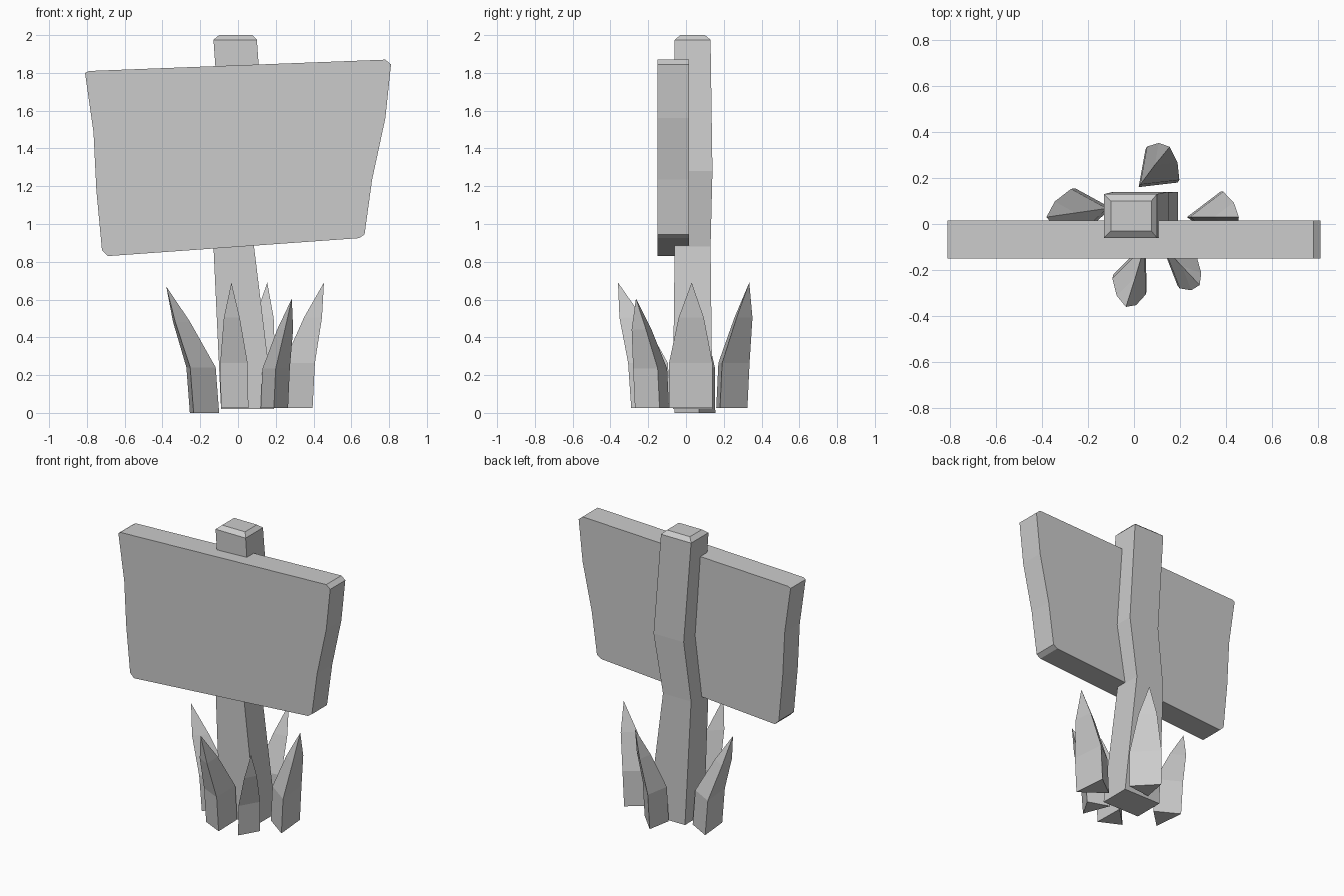
import bpy
import bmesh
from mathutils import Vector

cube = bpy.data.objects.get("Cube")
if cube:
    bpy.data.objects.remove(cube, do_unlink=True)

grey = bpy.data.materials.new("plain grey")
grey.use_nodes = True
grey.diffuse_color = (0.6, 0.6, 0.6, 1)
grey.node_tree.nodes["Principled BSDF"].inputs["Base Color"].default_value = (0.6, 0.6, 0.6, 1)


def loft(name, rings):
    """Join rings with equal point counts and close both ends."""
    bm = bmesh.new()
    loops = [[bm.verts.new(p) for p in ring] for ring in rings]
    n = len(loops[0])
    for low, high in zip(loops, loops[1:]):
        for i in range(n):
            j = (i + 1) % n
            bm.faces.new((low[i], low[j], high[j], high[i]))
    bm.faces.new(loops[0][::-1])
    bm.faces.new(loops[-1])
    bmesh.ops.remove_doubles(bm, verts=bm.verts, dist=0.0005)
    bmesh.ops.recalc_face_normals(bm, faces=bm.faces)
    mesh = bpy.data.meshes.new(name)
    bm.to_mesh(mesh)
    bm.free()
    mesh.materials.append(grey)
    obj = bpy.data.objects.new(name, mesh)
    bpy.context.collection.objects.link(obj)
    return obj


def rectangle(x0, x1, y0, y1, z):
    return [(x0, y0, z), (x1, y0, z), (x1, y1, z), (x0, y1, z)]


# Crooked post with a chamfered top
loft("post", [
    rectangle(-0.09, 0.19, -0.07, 0.14, 0.02),
    rectangle(-0.13, 0.085, -0.06, 0.13, 0.88),
    rectangle(-0.08, 0.15, -0.06, 0.14, 1.28),
    rectangle(-0.13, 0.10, -0.06, 0.13, 1.975),
    rectangle(-0.10, 0.075, -0.03, 0.10, 2.0),
])

# Uneven board with clipped corners
outline = [
    (-0.81, 1.80), (-0.79, 1.81), (0.78, 1.87), (0.81, 1.845),
    (0.78, 1.56), (0.71, 1.235), (0.67, 0.945), (0.64, 0.925),
    (-0.69, 0.83), (-0.72, 0.86), (-0.75, 1.18), (-0.765, 1.485),
]
loft("sign_board", [[(x, y, z) for x, z in outline] for y in (-0.15, 0.015)])


def blade(name, base, tip, foot=0.025):
    """Three-sided grass blade that leans and narrows towards its tip."""
    corners = [Vector((x, y, foot)) for x, y in base]
    centre = sum(corners, Vector()) / 3
    tip = Vector(tip)
    rings = []
    # height share, lean share, width
    for height, lean, width in ((0, 0, 1), (0.36, 0.1, 1), (0.72, 0.62, 0.58), (1, 1, 0)):
        middle = centre.lerp(tip, lean)
        middle.z = foot + (tip.z - foot) * height
        rings.append([middle + (c - centre) * width for c in corners])
    return loft(name, rings)


# Grass around the foot of the post
blade("grass_front", [(-0.09, -0.22), (0.055, -0.29), (0.05, -0.08)], (-0.035, -0.36, 0.69))
blade("grass_front_left", [(0.19, -0.27), (0.265, -0.14), (0.12, -0.09)], (0.285, -0.265, 0.605))
blade("grass_left", [(0.395, -0.09), (0.375, 0.14), (0.23, 0.03)], (0.455, 0.03, 0.69))
blade("grass_back", [(0.19, 0.18), (0.05, 0.325), (0.02, 0.16)], (0.155, 0.335, 0.69))
blade("grass_right", [(-0.255, 0.155), (-0.235, -0.06), (-0.10, 0.07)], (-0.38, 0.03, 0.67), 0)
